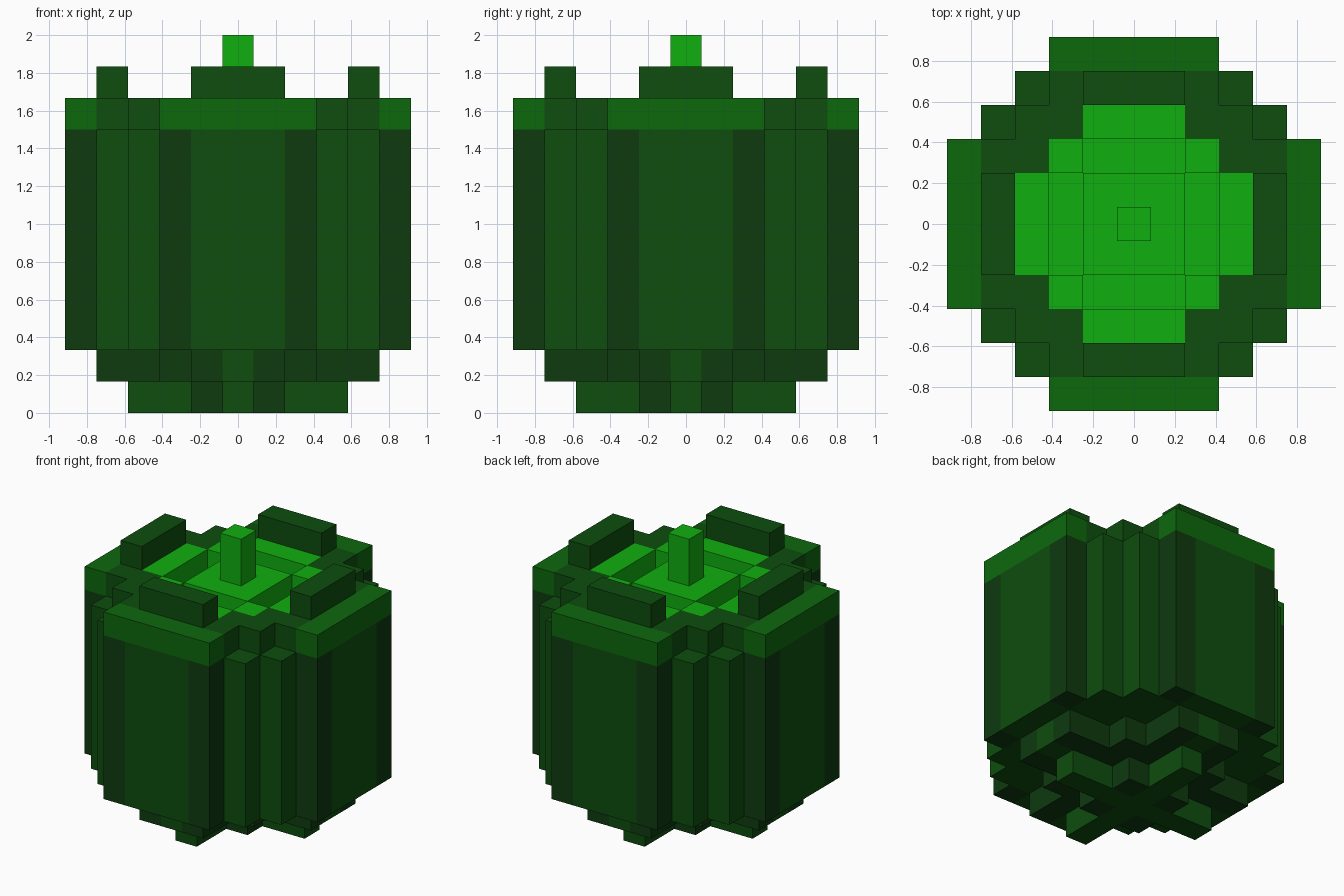
import bpy, bmesh
from mathutils import Vector

if "Cube" in bpy.data.objects:
    bpy.data.objects.remove(bpy.data.objects["Cube"])

U = 1 / 6  # edge length of one block


def material(name, rgb):
    m = bpy.data.materials.new(name)
    m.diffuse_color = (*rgb, 1)
    m.use_nodes = True
    m.node_tree.nodes["Principled BSDF"].inputs["Base Color"].default_value = m.diffuse_color
    return m


MATS = {
    "leaf": material("leaf_green", (0.0044, 0.074, 0.0044)),
    "dark": material("dark_green", (0.0044, 0.042, 0.0048)),
    "rim": material("rim_green", (0.004, 0.138, 0.004)),
    "bright": material("bright_green", (0.005, 0.429, 0.005)),
}


def block(i, j, k):
    """Part and colour of a block; four-fold symmetric. None where empty."""
    a, b = max(abs(i), abs(j)), min(abs(i), abs(j))
    if k == 0:  # cross-shaped foot with a square core
        if a <= 3 and b == 0:
            return "foot", "leaf"
        if a <= 1:
            return "foot", "dark"
    elif k == 1:  # wider cross above the foot
        if a <= 4 and b <= 1 or a <= 2:
            return "base", "leaf" if b == 0 else "dark"
    elif 2 <= k <= 8:  # ribbed barrel with stepped corners
        if a <= 5 and b <= 2 or a <= 4 and b <= 3:
            if k == 8 and a == 2 and b <= 1:
                return "body", "bright"  # groove floor
            return "body", "dark" if (a, b) == (5, 2) else "leaf"
    elif k == 9:  # rim around the grooved bright top
        if a == 2 and b <= 1:
            return None
        if a <= 3 and b <= 1 or a <= 2:
            return "top_inset", "bright"
        if a == 5 and b <= 2:
            return "rim", "rim"
        if a <= 4 and b <= 2 or (a, b) == (3, 3):
            return "inner_rim", "leaf"
    elif k in (10, 11):
        if a == 0:
            return "stem", "bright"
        if k == 10 and a == 4 and b <= 1:
            return "raised_bars", "leaf"
    return None


# Collect the visible block faces of each part
parts = {}
DIRS = [Vector(d) for d in ((1, 0, 0), (-1, 0, 0), (0, 1, 0),
                            (0, -1, 0), (0, 0, 1), (0, 0, -1))]
for k in range(12):
    for i in range(-5, 6):
        for j in range(-5, 6):
            cell = block(i, j, k)
            if not cell:
                continue
            part, colour = cell
            for d in DIRS:
                if block(i + int(d.x), j + int(d.y), k + int(d.z)):
                    continue
                s = Vector((d.y, d.z, d.x))
                t = d.cross(s)
                c = Vector((i, j, k + 0.5)) + d / 2
                quad = [(c + (s * p + t * q) / 2) * U
                        for p, q in ((-1, -1), (1, -1), (1, 1), (-1, 1))]
                parts.setdefault(part, []).append((quad, colour))

# One object per part, with flush faces of one colour merged
for part, quads in parts.items():
    mesh = bpy.data.meshes.new(part)
    slots = sorted({c for _, c in quads})
    for c in slots:
        mesh.materials.append(MATS[c])
    bm = bmesh.new()
    for quad, c in quads:
        f = bm.faces.new([bm.verts.new(v) for v in quad])
        f.material_index = slots.index(c)
    bmesh.ops.remove_doubles(bm, verts=bm.verts[:], dist=0.001)
    bmesh.ops.dissolve_limit(bm, angle_limit=0.01, verts=bm.verts[:],
                             edges=bm.edges[:], delimit={"MATERIAL"})
    bm.to_mesh(mesh)
    bm.free()
    bpy.context.collection.objects.link(bpy.data.objects.new(part, mesh))
